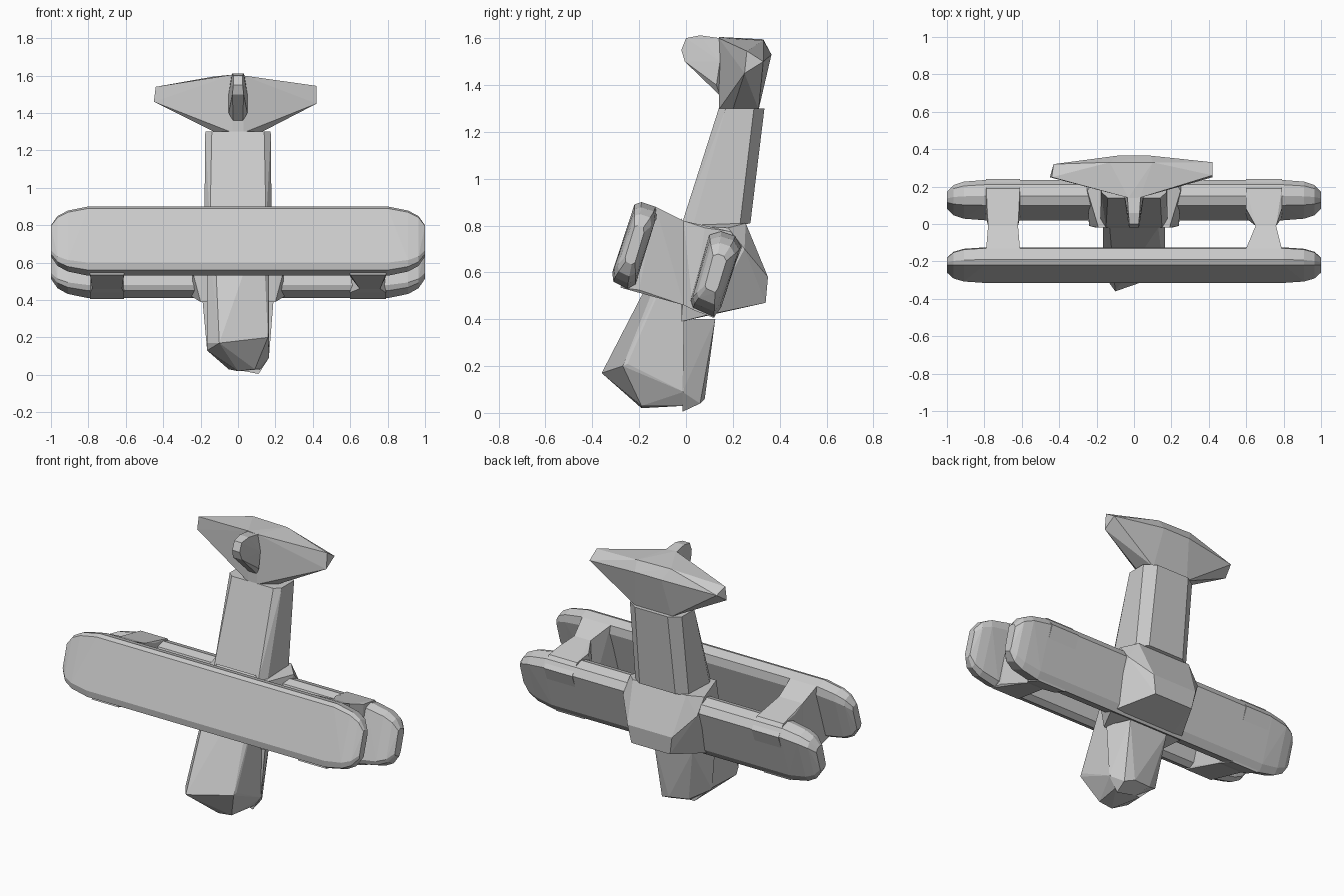
import bpy, bmesh


def hull(name, pts):
    """Faceted convex solid around a few key points."""
    bm = bmesh.new()
    for p in pts:
        bm.verts.new(p)
    res = bmesh.ops.convex_hull(bm, input=bm.verts[:])
    loose = [v for v in bm.verts if not v.link_faces]
    bmesh.ops.delete(bm, geom=loose, context='VERTS')
    bmesh.ops.dissolve_limit(bm, angle_limit=0.03, verts=bm.verts[:], edges=bm.edges[:])
    bmesh.ops.recalc_face_normals(bm, faces=bm.faces[:])
    me = bpy.data.meshes.new(name)
    bm.to_mesh(me)
    bm.free()
    ob = bpy.data.objects.new(name, me)
    bpy.context.collection.objects.link(ob)
    return ob


def section(x, prof, sy=1.0, sz=1.0):
    """A (y, z) profile placed at x, scaled about its middle."""
    cy = sum(p[0] for p in prof) / len(prof)
    cz = sum(p[1] for p in prof) / len(prof)
    return [(x, cy + (y - cy) * sy, cz + (z - cz) * sz) for y, z in prof]


def both(*pts):
    """Points repeated on both sides of x = 0."""
    return [(s * x, y, z) for x, y, z in pts for s in (-1, 1)]


# Wings: tilted slabs with rounded tips
def wing(name, prof):
    pts = []
    for s in (-1, 1):
        pts += section(s * 0.80, prof)
        pts += section(s * 0.91, prof, 0.92, 0.88)
        pts += section(s * 0.965, prof, 0.75, 0.72)
        pts += section(s * 1.0, prof, 0.42, 0.45)
    hull(name, pts)


wing("front_wing", [(-0.315, 0.60), (-0.31, 0.56), (-0.25, 0.53), (-0.215, 0.55),
                    (-0.125, 0.83), (-0.13, 0.88), (-0.19, 0.90), (-0.22, 0.89)])
wing("back_wing", [(0.02, 0.48), (0.03, 0.45), (0.12, 0.41), (0.15, 0.45),
                   (0.235, 0.71), (0.21, 0.755), (0.15, 0.775), (0.10, 0.76)])

# Struts joining the wings, in two halves meeting at y = -0.01
front_edge = [(-0.28, 0.535), (-0.20, 0.525), (-0.19, 0.895), (-0.13, 0.88)]
middle = [(-0.01, 0.46), (-0.01, 0.82)]
back_edge = [(0.03, 0.44), (0.12, 0.405), (0.24, 0.71), (0.19, 0.775), (0.08, 0.79)]


def strut(name, outer, mid):
    front, back = [], []
    for xo, xm in zip(outer, mid):
        m = [(xm, y, z) for y, z in middle]
        front += [(xo, y, z) for y, z in front_edge] + m
        back += [(xo, y, z) for y, z in back_edge] + m
    hull(name + "_front", front)
    hull(name + "_back", back)


strut("left_strut", (-0.79, -0.61), (-0.78, -0.62))
strut("right_strut", (0.60, 0.79), (0.65, 0.76))

# Nose, sloping forward and down
hull("nose", [(-0.165, -0.25, 0.13), (-0.165, -0.27, 0.17), (0.165, -0.25, 0.21),
              (-0.10, -0.36, 0.17), (0.16, -0.27, 0.20), (0.0, -0.19, 0.02),
              (0.09, -0.19, 0.03), (0.12, -0.01, 0.03), (-0.05, -0.01, 0.03),
              (-0.165, -0.01, 0.14), (0.165, -0.01, 0.09)]
     + both((0.13, -0.02, 0.83), (0.165, 0.0, 0.78)))

# Underside of the nose behind y = 0
hull("nose_underside", [(-0.165, -0.015, 0.13), (0.165, -0.015, 0.09),
                        (0.11, -0.015, 0.005), (-0.02, -0.01, 0.03),
                        (0.12, 0.06, 0.04), (0.06, 0.08, 0.06), (-0.06, 0.06, 0.07)]
     + both((0.19, -0.01, 0.40), (0.13, 0.125, 0.40)))

# Body block around the back wing
hull("body", both((0.20, -0.02, 0.39), (0.24, -0.01, 0.54), (0.19, -0.02, 0.80),
                  (0.25, 0.10, 0.42), (0.25, 0.18, 0.79), (0.18, 0.255, 0.81),
                  (0.25, 0.25, 0.70), (0.15, 0.35, 0.58), (0.13, 0.34, 0.47)))

# Rear fuselage
hull("rear_fuselage", both((0.15, -0.02, 0.80), (0.18, 0.03, 0.80), (0.18, 0.23, 0.80),
                           (0.12, 0.275, 0.81), (0.14, 0.14, 1.30), (0.175, 0.17, 1.30),
                           (0.175, 0.29, 1.30), (0.11, 0.335, 1.30)))

# Tailplane
hull("tailplane", both((0.12, 0.31, 1.295), (0.12, 0.20, 1.295), (0.09, 0.365, 1.53))
     + [(0.03, 0.14, 1.295), (-0.03, 0.14, 1.295), (0.03, 0.14, 1.60), (-0.03, 0.14, 1.605),
        (-0.45, 0.25, 1.46), (-0.44, 0.25, 1.54), (-0.43, 0.32, 1.51),
        (0.42, 0.25, 1.45), (0.42, 0.26, 1.545), (0.42, 0.33, 1.50),
        (-0.13, 0.33, 1.595), (0.10, 0.33, 1.59)])

# Fin in front of the tailplane
hull("fin", both((0.025, -0.02, 1.55), (0.03, -0.005, 1.50), (0.025, 0.0, 1.60),
                 (0.03, 0.06, 1.612), (0.035, 0.145, 1.60), (0.05, 0.145, 1.50),
                 (0.05, 0.13, 1.40), (0.025, 0.145, 1.355)))
